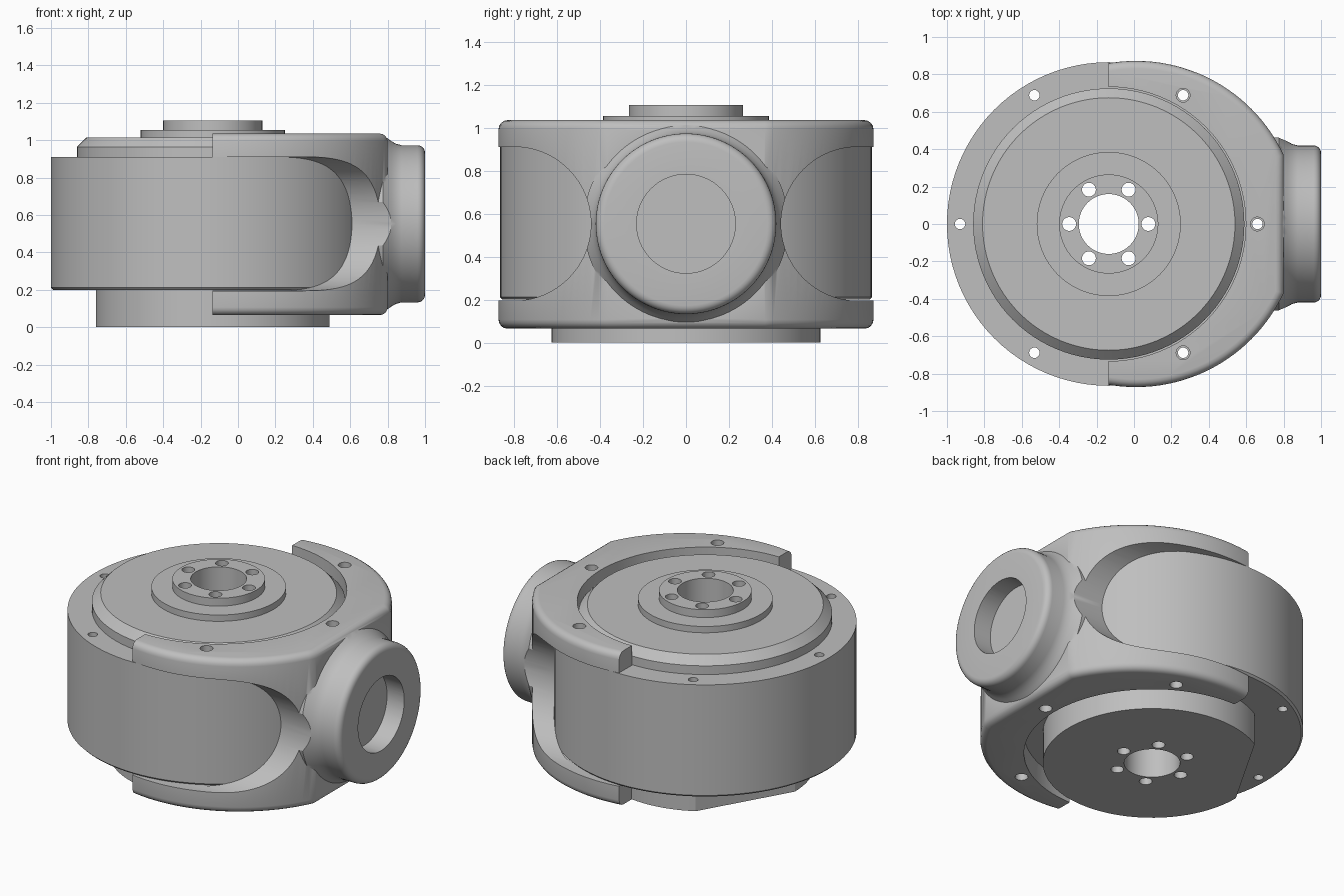
import bpy, bmesh, math
from mathutils import Matrix, Vector

cube = bpy.data.objects.get("Cube")
if cube:
    bpy.data.objects.remove(cube)

AXIS = -0.135      # x of the drum axis
MID = 0.553        # height of the side boss axis

grey = bpy.data.materials.new("machined grey")
grey.use_nodes = True
grey.diffuse_color = (0.52, 0.52, 0.52, 1)
grey.node_tree.nodes["Principled BSDF"].inputs["Base Color"].default_value = (0.52, 0.52, 0.52, 1)


def finish(name, bm):
    bmesh.ops.recalc_face_normals(bm, faces=bm.faces)
    mesh = bpy.data.meshes.new(name)
    bm.to_mesh(mesh)
    bm.free()
    mesh.materials.append(grey)
    ob = bpy.data.objects.new(name, mesh)
    bpy.context.collection.objects.link(ob)
    return ob


def lathe(name, profile, centre=(AXIS, 0, 0), along_x=False, steps=96):
    """Revolve a closed (radius, height) profile about z, or about x."""
    bm = bmesh.new()
    verts = [bm.verts.new((r, 0, h)) for r, h in profile]
    edges = [bm.edges.new((a, b)) for a, b in zip(verts, verts[1:])]
    if profile[0][0] > 0:
        edges.append(bm.edges.new((verts[-1], verts[0])))
    bmesh.ops.spin(bm, geom=verts + edges, cent=(0, 0, 0), axis=(0, 0, 1),
                   angle=math.tau, steps=steps)
    bmesh.ops.remove_doubles(bm, verts=bm.verts, dist=1e-4)
    if along_x:
        bm.transform(Matrix.Rotation(math.pi / 2, 4, 'Y'))
    bm.transform(Matrix.Translation(centre))
    return finish(name, bm)


def rod(r, low, high, **kw):
    return lathe("cutter", [(0, low), (r, low), (r, high), (0, high)], **kw)


def prism(name, points, offset, rim=0):
    """Extrude an outline, rounding both end rims if asked."""
    bm = bmesh.new()
    face = bm.faces.new([bm.verts.new(p) for p in points])
    ext = bmesh.ops.extrude_face_region(bm, geom=[face], use_keep_orig=True)
    new = [g for g in ext["geom"] if isinstance(g, bmesh.types.BMVert)]
    bmesh.ops.translate(bm, verts=new, vec=offset)
    bmesh.ops.recalc_face_normals(bm, faces=bm.faces)
    if rim:
        edges = {e for f in bm.faces if len(f.verts) > 4 for e in f.edges}
        bmesh.ops.bevel(bm, geom=list(edges), offset=rim, segments=4,
                        profile=0.5, affect='EDGES')
    return finish(name, bm)


def combine(ob, other, operation='DIFFERENCE'):
    mod = ob.modifiers.new("combine", 'BOOLEAN')
    mod.operation, mod.solver, mod.object = operation, 'EXACT', other
    bpy.context.view_layer.objects.active = ob
    bpy.ops.object.modifier_apply(modifier=mod.name)
    bpy.data.objects.remove(other)


def bolt_holes(ob, ring, r):
    for i in range(6):
        a = i * math.pi / 3
        combine(ob, rod(r, -0.2, 1.3, steps=24,
                        centre=(AXIS + ring * math.cos(a), ring * math.sin(a), 0)))


# Drum with a stepped, chamfered lid
drum = lathe("drum", [(0.16, 0.2), (0.853, 0.2), (0.865, 0.212), (0.865, 0.91),
                      (0.725, 0.91), (0.725, 0.965), (0.675, 1.015), (0.16, 1.015)])
bolt_holes(drum, 0.795, 0.028)
bolt_holes(drum, 0.212, 0.037)

# Stepped output hub
hub = lathe("output_hub", [(0.16, 1.015), (0.385, 1.015), (0.385, 1.055),
                           (0.265, 1.055), (0.265, 1.105), (0.16, 1.105)])
bolt_holes(hub, 0.212, 0.037)

# Base flange with one flat on its rim
flange = lathe("base_flange", [(0.16, 0), (0.625, 0), (0.625, 0.2), (0.16, 0.2)])
bolt_holes(flange, 0.212, 0.037)
out = Vector((math.cos(math.radians(150)), math.sin(math.radians(150)), 0))
side = Vector((-out.y, out.x, 0))
start = Vector((AXIS, 0, -0.1)) + out * 0.541
combine(flange, prism("cutter", [start - side, start + side, start + side + out,
                                 start - side + out], (0, 0, 0.5)))

# Housing body: a round plan with a flat end, both rims rounded
arc = [math.radians(25 + 310 * i / 110) for i in range(111)]
housing = prism("housing", [(0.01 + 0.872 * math.cos(a), 0.872 * math.sin(a), 0.065)
                            for a in arc], (0, 0, 0.97), rim=0.042)

# Side boss flaring into the housing
boss = [(0, 0.68), (0.476, 0.68), (0.476, 0.775), (0.46, 0.795), (0.442, 0.82),
        (0.428, 0.845), (0.42, 0.875)]
boss += [(0.38 + 0.04 * math.cos(t), 0.96 + 0.04 * math.sin(t))
         for t in (i * math.pi / 10 for i in range(6))] + [(0, 1)]
combine(housing, lathe("boss", boss, centre=(0, 0, MID), along_x=True), 'UNION')
combine(housing, rod(0.23, 0.88, 1.2, centre=(0, 0, MID), along_x=True, steps=64))

# Hollow the housing for the drum and open its back half
combine(housing, rod(0.866, 0.196, 0.91))
combine(housing, rod(0.733, -0.2, 1.3))
combine(housing, prism("cutter", [(-2, -2, -1), (AXIS, -2, -1), (AXIS, 2, -1),
                                  (-2, 2, -1)], (0, 0, 3)))

# Rounded windows on both sides
for s in (1, -1):
    curve = [math.radians(90 + 180 * i / 48) for i in range(49)]
    outline = [(-0.5, s * (0.8 + 0.358 * math.cos(a)), MID + 0.358 * math.sin(a))
               for a in curve]
    outline += [(-0.5, s * 1.3, MID - 0.358), (-0.5, s * 1.3, MID + 0.358)]
    combine(housing, prism("cutter", outline, (1.4, 0, 0)))
bolt_holes(housing, 0.795, 0.037)

for ob in (drum, hub, flange, housing):
    bpy.ops.object.select_all(action='DESELECT')
    ob.select_set(True)
    bpy.context.view_layer.objects.active = ob
    bpy.ops.object.shade_smooth_by_angle(angle=math.radians(30))
